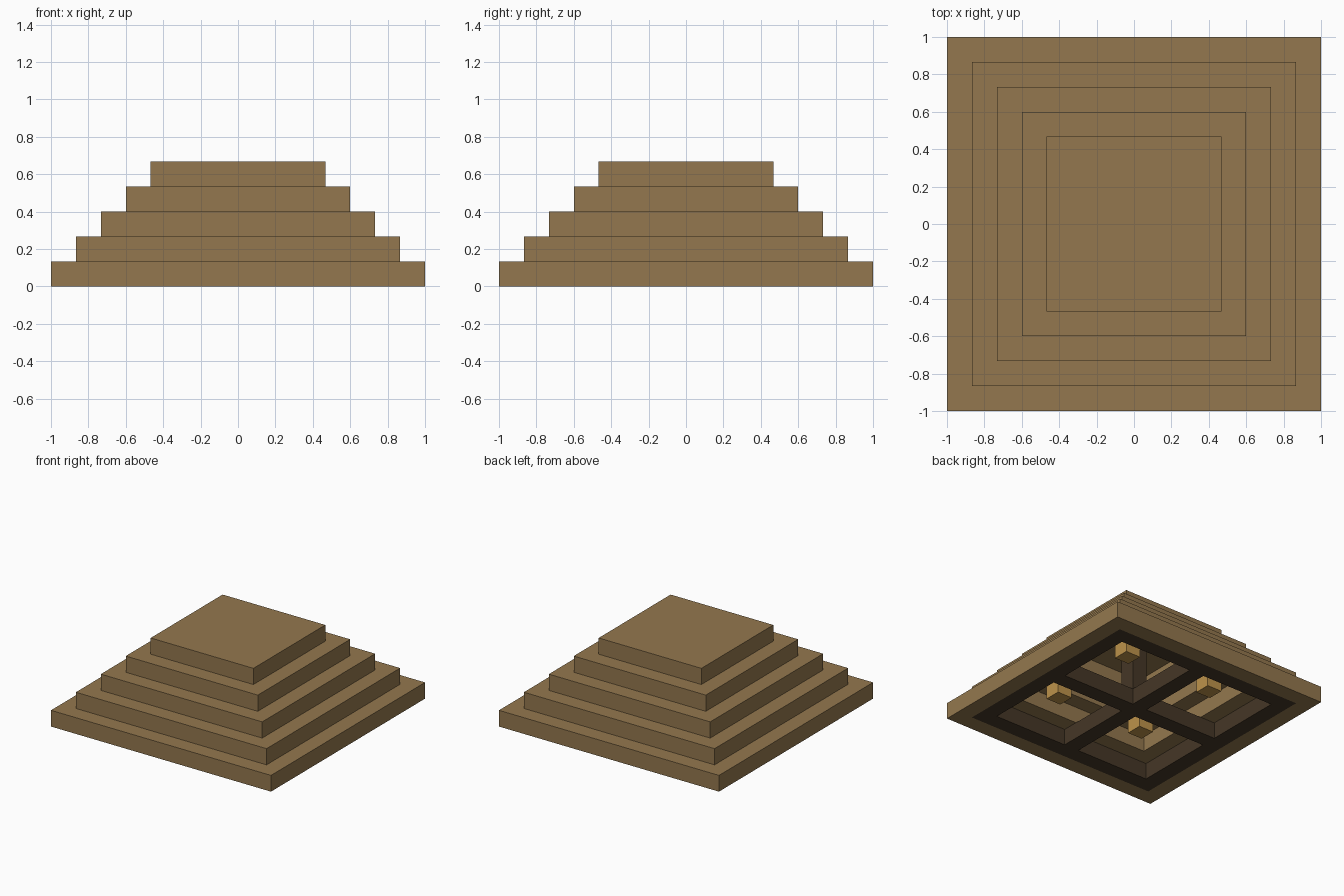
import bpy, bmesh
from mathutils import Vector

if "Cube" in bpy.data.objects:
    bpy.data.objects.remove(bpy.data.objects["Cube"])

U = 2 / 15  # one block


def material(name, rgb):
    m = bpy.data.materials.new(name)
    m.use_nodes = True
    m.diffuse_color = (*rgb, 1)
    m.node_tree.nodes["Principled BSDF"].inputs["Base Color"].default_value = (*rgb, 1)
    return m


SAND = material("sandstone brown", (0.295, 0.187, 0.077))
DARK = material("dark brown", (0.060, 0.038, 0.020))
GOLD = material("gold", (0.51, 0.29, 0.07))


def finish(name, bm, mat):
    bmesh.ops.recalc_face_normals(bm, faces=bm.faces)
    mesh = bpy.data.meshes.new(name)
    bm.to_mesh(mesh)
    bm.free()
    mesh.materials.append(mat)
    obj = bpy.data.objects.new(name, mesh)
    bpy.context.collection.objects.link(obj)
    return obj


def box(name, x, y, half, z0, z1, mat):
    bm = bmesh.new()
    bmesh.ops.create_cube(bm, size=1)
    bmesh.ops.scale(bm, vec=(2 * half, 2 * half, z1 - z0), verts=bm.verts)
    bmesh.ops.translate(bm, vec=(x, y, (z0 + z1) / 2), verts=bm.verts)
    return finish(name, bm, mat)


def square_ring(name, outer, inner, z0, z1, mat):
    """Square frame: a rectangular section carried around four corners."""
    bm = bmesh.new()
    section = [(outer, z0), (outer, z1), (inner, z1), (inner, z0)]
    corners = [(1, 1), (-1, 1), (-1, -1), (1, -1)]
    loops = [[bm.verts.new((sx * r, sy * r, z)) for r, z in section] for sx, sy in corners]
    for i in range(4):
        a, b = loops[i], loops[(i + 1) % 4]
        for j in range(4):
            k = (j + 1) % 4
            bm.faces.new((a[j], a[k], b[k], b[j]))
    return finish(name, bm, mat)


# Stepped hollow tiers, each one block high and one block narrower per side
square_ring("bottom_tier", 7.5 * U, 6.5 * U, 0, U, SAND)
for i in range(1, 4):
    outer = (7.5 - i) * U
    square_ring(f"tier_{i + 1}", outer, outer - 2 * U, i * U, (i + 1) * U, SAND)
box("top_tier", 0, 0, 3.5 * U, 4 * U, 5 * U, SAND)

# Dark foundation: a border and a cross around four square openings
lines = [k * U for k in (-6.5, -5.5, -0.5, 0.5, 5.5, 6.5)]
bm = bmesh.new()
grid = [[bm.verts.new((x, y, 0)) for y in lines] for x in lines]
for i in range(5):
    for j in range(5):
        if not (i in (1, 3) and j in (1, 3)):
            bm.faces.new((grid[i][j], grid[i + 1][j], grid[i + 1][j + 1], grid[i][j + 1]))
raised = bmesh.ops.extrude_face_region(bm, geom=bm.faces[:], use_keep_orig=True)
top = [g for g in raised["geom"] if isinstance(g, bmesh.types.BMVert)]
bmesh.ops.translate(bm, vec=Vector((0, 0, U)), verts=top)
finish("foundation", bm, DARK)

# Central pillar and the four hanging gold blocks inside
box("central_pillar", 0, 0, U / 2, U, 4 * U, DARK)
for side, sx in (("left", 1), ("right", -1)):
    for end, sy in (("front", -1), ("back", 1)):
        box(f"gold_block_{end}_{side}", sx * 3 * U, sy * 3 * U, U / 2, U, 3 * U, GOLD)
